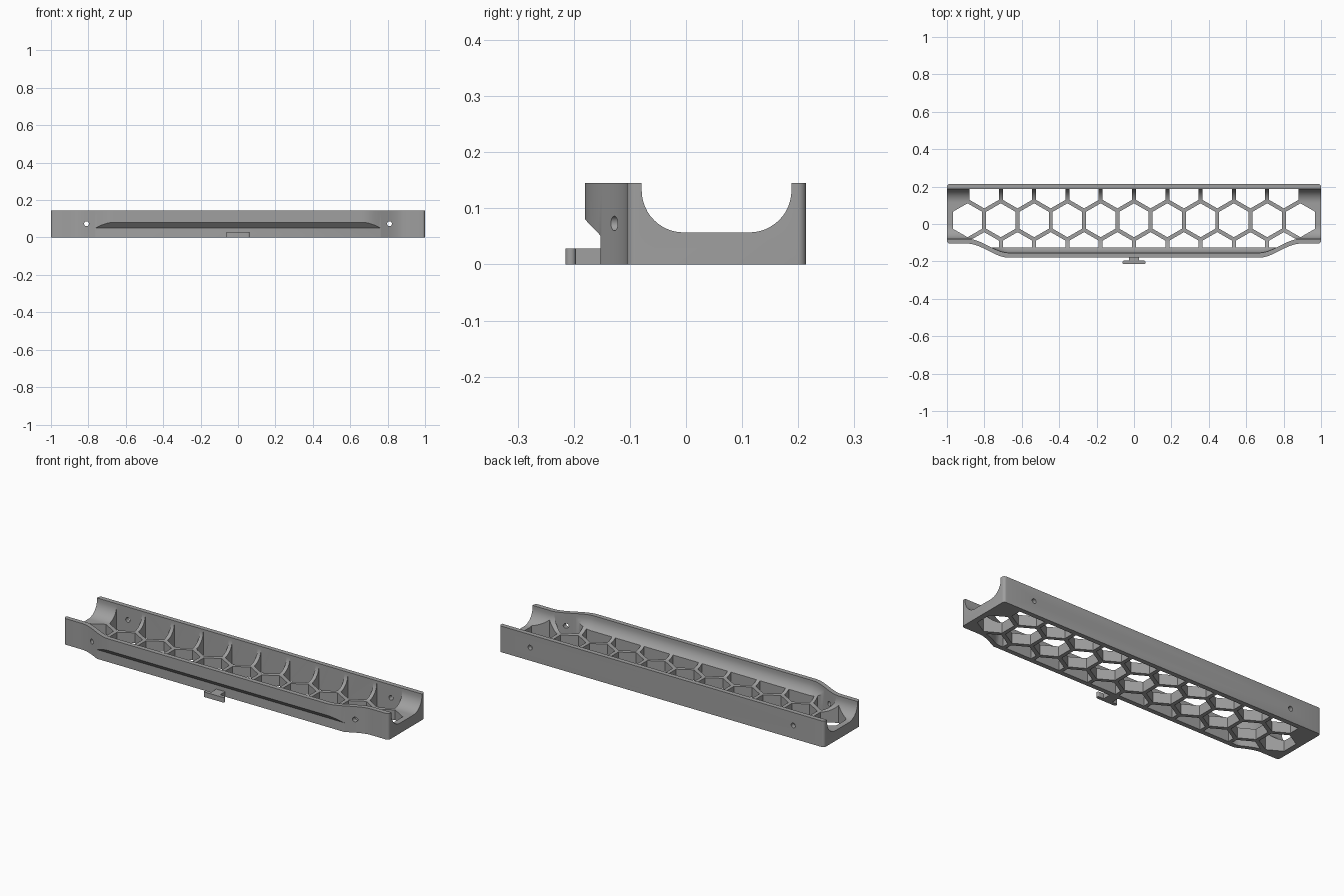
import bpy, bmesh, math

if "Cube" in bpy.data.objects:
    bpy.data.objects.remove(bpy.data.objects["Cube"])

grey = bpy.data.materials.new("matte grey")
grey.use_nodes = True
colour = (0.35, 0.35, 0.35, 1)
grey.diffuse_color = colour
grey.node_tree.nodes["Principled BSDF"].inputs["Base Color"].default_value = colour

BACK, END, BULGE, WALL = 0.214, -0.105, -0.18, 0.026
HEIGHT, FLOOR, ROUND = 0.145, 0.057, 0.075


def front(x):
    """Outer front edge: narrow ends easing out to a wide middle."""
    t = min(max((0.89 - abs(x)) / 0.22, 0), 1)
    return END + (BULGE - END) * t * t * (3 - 2 * t)


def add_object(name, bm):
    bmesh.ops.recalc_face_normals(bm, faces=bm.faces)
    mesh = bpy.data.meshes.new(name)
    bm.to_mesh(mesh)
    bm.free()
    mesh.materials.append(grey)
    obj = bpy.data.objects.new(name, mesh)
    bpy.context.collection.objects.link(obj)
    return obj


def loft(bm, rings):
    """Skin a list of matching closed rings and cap both ends."""
    rows = [[bm.verts.new(p) for p in ring] for ring in rings]
    n = len(rows[0])
    for a, b in zip(rows, rows[1:]):
        for i in range(n):
            j = (i + 1) % n
            bm.faces.new((a[i], a[j], b[j], b[i]))
    bm.faces.new(rows[0][::-1])
    bm.faces.new(rows[-1])


def prism(bm, outline, z0, z1):
    loft(bm, [[(x, y, z) for x, y in outline] for z in (z0, z1)])


def arc(cx, cy, r, start, end, steps):
    angles = [math.radians(start + (end - start) * i / steps) for i in range(steps + 1)]
    return [(cx + r * math.cos(a), cy + r * math.sin(a)) for a in angles]


def boolean(obj, cutter, operation):
    cutter.hide_render = True
    mod = obj.modifiers.new("cut", "BOOLEAN")
    mod.operation, mod.solver, mod.object = operation, "EXACT", cutter
    bpy.context.view_layer.objects.active = obj
    bpy.ops.object.modifier_apply(modifier=mod.name)
    bpy.data.objects.remove(cutter)


def smooth(obj, angle=30):
    bpy.ops.object.select_all(action="DESELECT")
    obj.select_set(True)
    bpy.context.view_layer.objects.active = obj
    bpy.ops.object.shade_smooth_by_angle(angle=math.radians(angle))


# Stations along the length, dense where the front edge curves
curve = [0.66 + 0.24 * i / 16 for i in range(17)]
stations = [-x for x in reversed(curve)] + curve

# Tray body with rounded vertical corners
r = 0.015
outline = arc(-1 + r, END + r, r, 180, 270, 5)
outline += [(x, front(x)) for x in stations]
outline += arc(1 - r, END + r, r, 270, 360, 5)
outline += arc(1 - r, BACK - r, r, 0, 90, 5)
outline += arc(-1 + r, BACK - r, r, 90, 180, 5)
bm = bmesh.new()
prism(bm, outline, 0, HEIGHT)
tray = add_object("tray", bm)

# Round-bottomed channel that follows the front edge
bm = bmesh.new()
rings = []
inner_back = BACK - WALL
for x in [-1.1] + stations + [1.1]:
    inner = front(x) + WALL
    section = [(inner, 0.3)]
    section += arc(inner + ROUND, FLOOR + ROUND, ROUND, 180, 270, 12)
    section += arc(inner_back - ROUND, FLOOR + ROUND, ROUND, 270, 360, 12)
    section += [(inner_back, 0.3)]
    rings.append([(x, y, z) for y, z in section])
loft(bm, rings)
boolean(tray, add_object("channel_cutter", bm), "DIFFERENCE")

# Undercut along the lower front
LOWER = -0.152
bm = bmesh.new()
profile = [(LOWER, -0.1), (LOWER, 0.051), (BULGE - 0.02, 0.101), (-0.4, 0.101), (-0.4, -0.1)]
loft(bm, [[(x, y, z) for y, z in profile] for x in (-0.95, 0.95)])
boolean(tray, add_object("undercut_cutter", bm), "DIFFERENCE")

# Honeycomb openings, trimmed to stay inside the walls
PITCH, CENTRE = 0.178, 0.02
RADIUS = 0.157 / math.sqrt(3)
bm = bmesh.new()
for row, count in ((-1, 10), (0, 11), (1, 10)):
    for i in range(count):
        cx = (i - (count - 1) / 2) * PITCH
        cy = CENTRE + row * PITCH * math.sqrt(3) / 2
        prism(bm, arc(cx, cy, RADIUS, 30, 330, 5), -0.1, 0.25)
cells = add_object("cell_cutter", bm)
bm = bmesh.new()
limit = [(x, max(front(x) + WALL, LOWER + WALL)) for x in [-1.05] + stations + [1.05]]
prism(bm, limit + [(1.05, inner_back), (-1.05, inner_back)], -0.2, 0.35)
boolean(cells, add_object("cell_limit", bm), "INTERSECT")
boolean(tray, cells, "DIFFERENCE")

# Screw holes through both long walls
bm = bmesh.new()
for side in (-1, 1):
    circle = arc(side * 0.81, 0.073, 0.013, 0, 345, 23)
    loft(bm, [[(x, y, z) for x, z in circle] for y in (-0.3, 0.3)])
boolean(tray, add_object("hole_cutter", bm), "DIFFERENCE")
smooth(tray)

# T-shaped hook at the front
bm = bmesh.new()
stem = [(-0.027, LOWER + 0.004), (-0.027, -0.198), (0.027, -0.198), (0.027, LOWER + 0.004)]
prism(bm, stem, 0, 0.028)
smooth(add_object("hook_stem", bm))
bm = bmesh.new()
half = 0.0095
plate = arc(-0.053, -0.2055, half, 90, 270, 10) + arc(0.053, -0.2055, half, -90, 90, 10)
prism(bm, plate, 0, 0.028)
smooth(add_object("hook_plate", bm))
